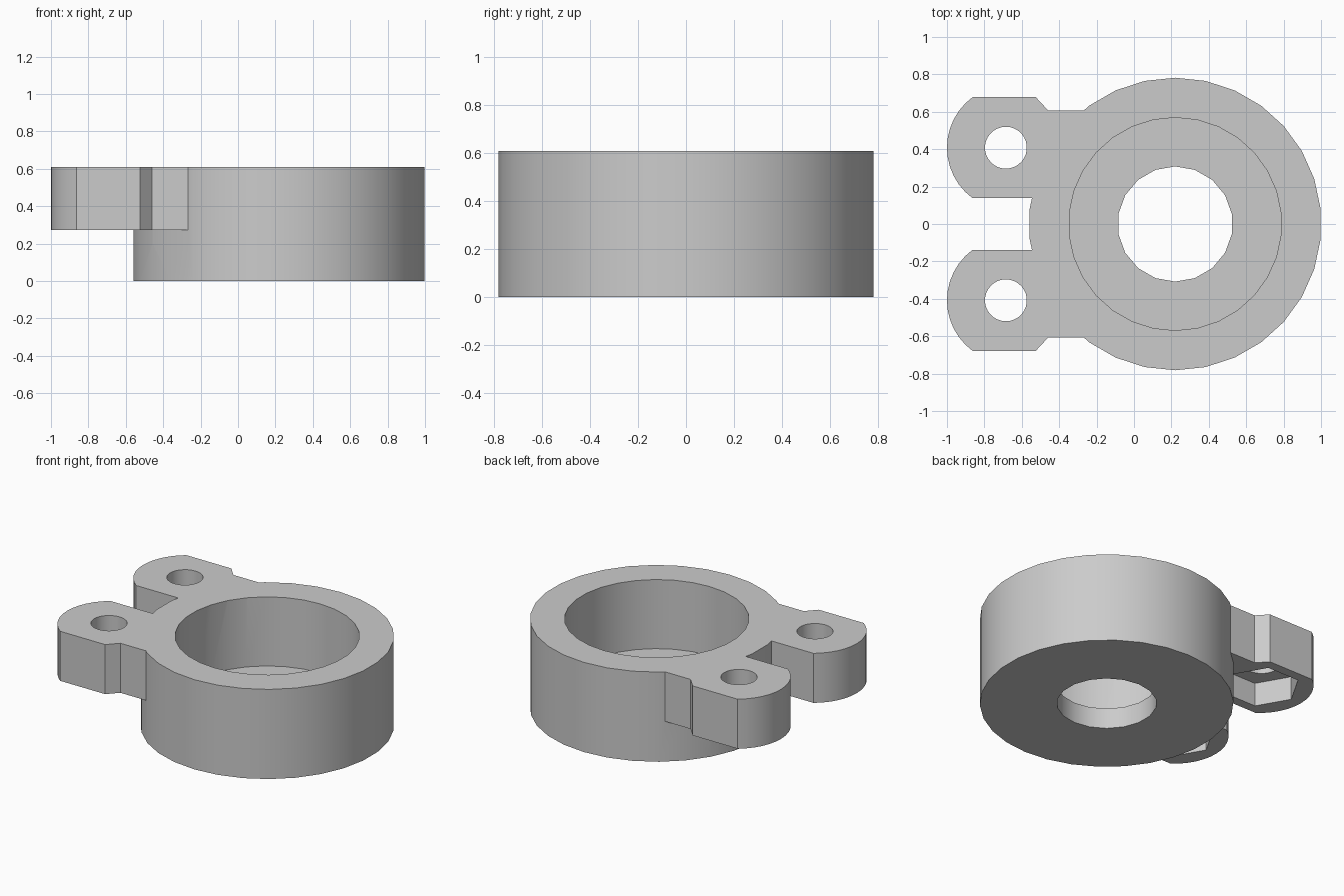
import bpy, bmesh, math

cube = bpy.data.objects.get("Cube")
if cube:
    bpy.data.objects.remove(cube, do_unlink=True)

RING_X, TOP = 0.22, 0.61
EAR_X, EAR_Y, EAR_BASE = -0.685, 0.408, 0.273

grey = bpy.data.materials.new("light grey")
grey.use_nodes = True
grey.diffuse_color = (0.6, 0.6, 0.6, 1)
grey.node_tree.nodes["Principled BSDF"].inputs["Base Color"].default_value = (0.6, 0.6, 0.6, 1)


def circle(x, y, r, sides, start=90):
    angles = [math.radians(start + 360 * i / sides) for i in range(sides)]
    return [(x + r * math.cos(a), y + r * math.sin(a)) for a in angles]


def prism(name, outline, z0, z1):
    """Extrude a flat outline from z0 up to z1."""
    mesh = bpy.data.meshes.new(name)
    bm = bmesh.new()
    face = bm.faces.new([bm.verts.new((x, y, z0)) for x, y in outline])
    top = bmesh.ops.extrude_face_region(bm, geom=[face])["geom"]
    bmesh.ops.translate(bm, vec=(0, 0, z1 - z0),
                        verts=[v for v in top if isinstance(v, bmesh.types.BMVert)])
    bmesh.ops.recalc_face_normals(bm, faces=bm.faces)
    bm.to_mesh(mesh)
    bm.free()
    mesh.materials.append(grey)
    obj = bpy.data.objects.new(name, mesh)
    bpy.context.collection.objects.link(obj)
    return obj


def combine(target, other, operation):
    """Apply a boolean and remove the helper."""
    mod = target.modifiers.new(operation.lower(), "BOOLEAN")
    mod.operation = operation
    mod.solver = "EXACT"
    mod.object = other
    bpy.context.view_layer.objects.active = target
    bpy.ops.object.modifier_apply(modifier=mod.name)
    bpy.data.objects.remove(other, do_unlink=True)


def ear_outline(side):
    # rounded outer end, straight inner edge, stepped outer edge
    radius, half = 0.335, 0.27
    cx = -1 + radius
    spread = math.asin(half / radius)
    arc = []
    for i in range(13):
        a = math.pi - spread + 2 * spread * i / 12
        arc.append((cx + radius * math.cos(a), EAR_Y + radius * math.sin(a)))
    rest = [(-0.2, EAR_Y - half), (-0.2, 0.608), (-0.46, 0.608), (-0.525, EAR_Y + half)]
    return [(x, side * y) for x, y in arc + rest]


# Round housing with two mounting ears
housing = prism("bearing_housing", circle(RING_X, 0, 0.782, 30), 0, TOP)
for side in (1, -1):
    combine(housing, prism("ear", ear_outline(side), EAR_BASE, TOP), "UNION")

# Wide bore above a thin floor with a smaller through hole
combine(housing, prism("bore", circle(RING_X, 0, 0.569, 30), 0.14, 1), "DIFFERENCE")
combine(housing, prism("floor_hole", circle(RING_X, 0, 0.308, 18), -0.2, 0.4), "DIFFERENCE")

# Screw holes and hexagonal nut pockets beneath the ears
for side in (1, -1):
    y = side * EAR_Y
    combine(housing, prism("screw_hole", circle(EAR_X, y, 0.112, 30), 0.1, 1), "DIFFERENCE")
    combine(housing, prism("nut_pocket", circle(EAR_X, y, 0.238, 6, 0), 0.2, EAR_BASE + 0.16),
            "DIFFERENCE")

# Smooth round walls, crisp edges
bpy.ops.object.select_all(action="DESELECT")
housing.select_set(True)
bpy.context.view_layer.objects.active = housing
bpy.ops.object.shade_smooth_by_angle(angle=math.radians(30))
